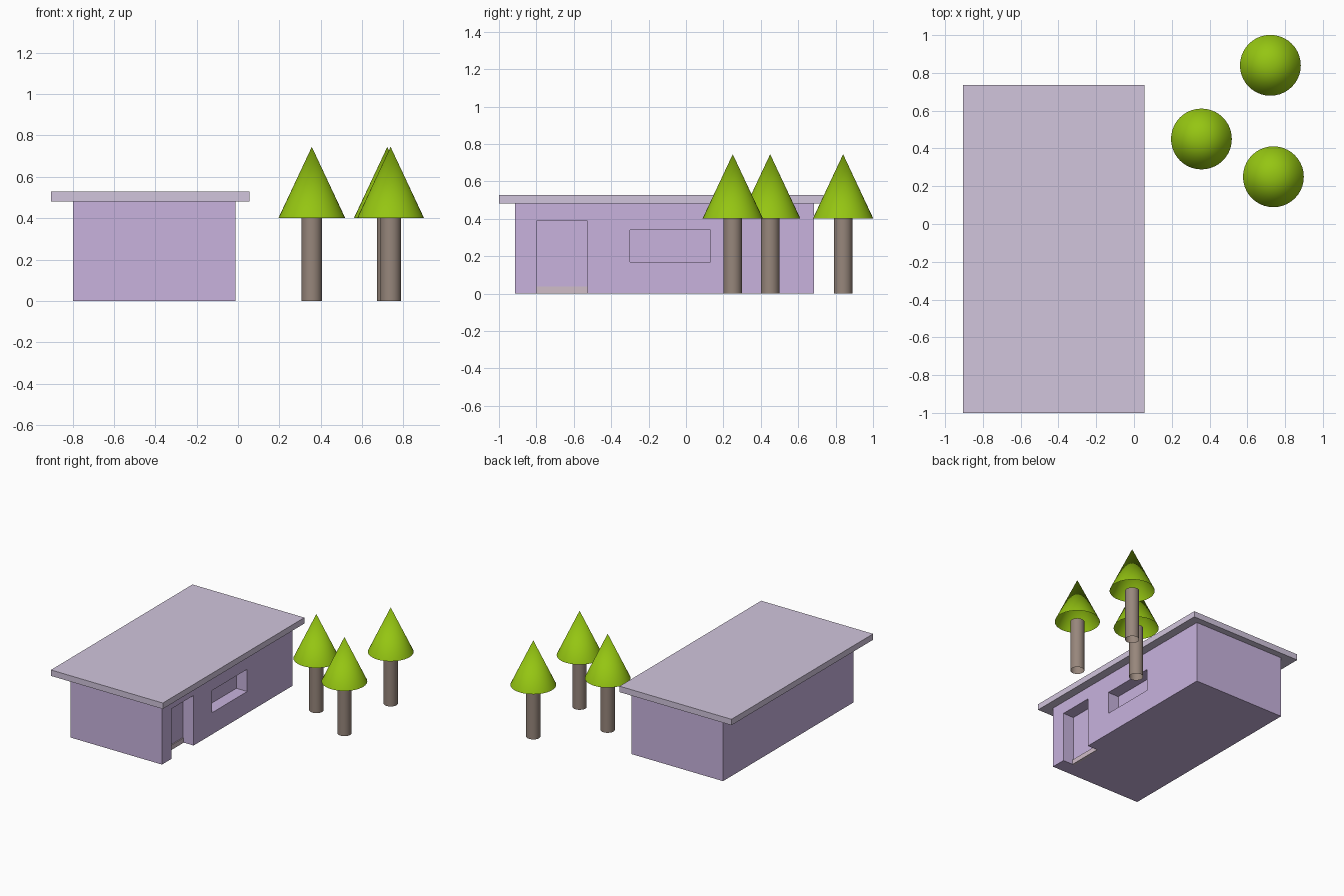
import bpy, bmesh

if "Cube" in bpy.data.objects:
    bpy.data.objects.remove(bpy.data.objects["Cube"])

def material(name, rgb):
    m = bpy.data.materials.new(name)
    m.diffuse_color = (*rgb, 1)
    m.use_nodes = True
    m.node_tree.nodes["Principled BSDF"].inputs["Base Color"].default_value = m.diffuse_color
    return m

LILAC = material("lilac_wall", (0.58, 0.45, 0.73))
ROOF = material("pale_roof", (0.64, 0.56, 0.72))
PANEL = material("pink_panel", (0.63, 0.51, 0.58))
LEAF = material("leaf_green", (0.30, 0.56, 0.006))
BARK = material("bark", (0.31, 0.24, 0.20))

def box(name, lo, hi, mat):
    bpy.ops.mesh.primitive_cube_add(size=1, location=[(a + b) / 2 for a, b in zip(lo, hi)])
    o = bpy.context.object
    o.name = name
    o.scale = [b - a for a, b in zip(lo, hi)]
    bpy.ops.object.transform_apply(location=False, rotation=False, scale=True)
    o.data.materials.append(mat)
    return o

FACE, BACK = -0.012, -0.105   # wall face and back of the recesses

# House body with door and window recesses
walls = box("house_walls", (-0.797, -0.914, 0), (FACE, 0.684, 0.482), LILAC)
openings = {
    "door": ((-0.798, -0.527), (-0.05, 0.388)),
    "window": ((-0.300, 0.130), (0.168, 0.340)),
}
for name, (ys, zs) in openings.items():
    cutter = box(name + "_cutter", (BACK, ys[0], zs[0]), (0.1, ys[1], zs[1]), PANEL)
    mod = walls.modifiers.new(name, 'BOOLEAN')
    mod.object = cutter
    mod.solver = 'EXACT'
    bpy.context.view_layer.objects.active = walls
    bpy.ops.object.modifier_apply(modifier=mod.name)
    bpy.data.objects.remove(cutter)

# Colour the recessed faces
walls.data.materials.clear()
walls.data.materials.append(LILAC)
walls.data.materials.append(PANEL)
for p in walls.data.polygons:
    c = p.center
    inside = BACK - 0.005 < c.x < FACE - 0.005
    end_or_cap = c.y < -0.9 or c.y > 0.67 or c.z < 0.01 or c.z > 0.47
    p.material_index = 1 if inside and not end_or_cap else 0

# Low sill at the foot of the door
box("door_threshold", (BACK - 0.01, -0.798, 0), (BACK + 0.008, -0.527, 0.037), PANEL)

# Overhanging roof slab
box("roof", (-0.905, -1.0, 0.482), (0.055, 0.735, 0.528), ROOF)

# Trees: open cone on an open tube
def shell(name, x, y, z0, z1, r0, r1, mat):
    bpy.ops.mesh.primitive_cone_add(vertices=40, radius1=r0, radius2=r1, depth=z1 - z0,
                                    end_fill_type='NOTHING', location=(x, y, (z0 + z1) / 2))
    o = bpy.context.object
    o.name = name
    o.data.materials.append(mat)
    bpy.ops.object.shade_smooth_by_angle()

for i, (x, y) in enumerate([(0.357, 0.45), (0.738, 0.25), (0.722, 0.84)], 1):
    shell(f"tree_trunk_{i}", x, y, 0, 0.402, 0.05, 0.05, BARK)
    shell(f"tree_crown_{i}", x, y, 0.402, 0.745, 0.161, 0, LEAF)
